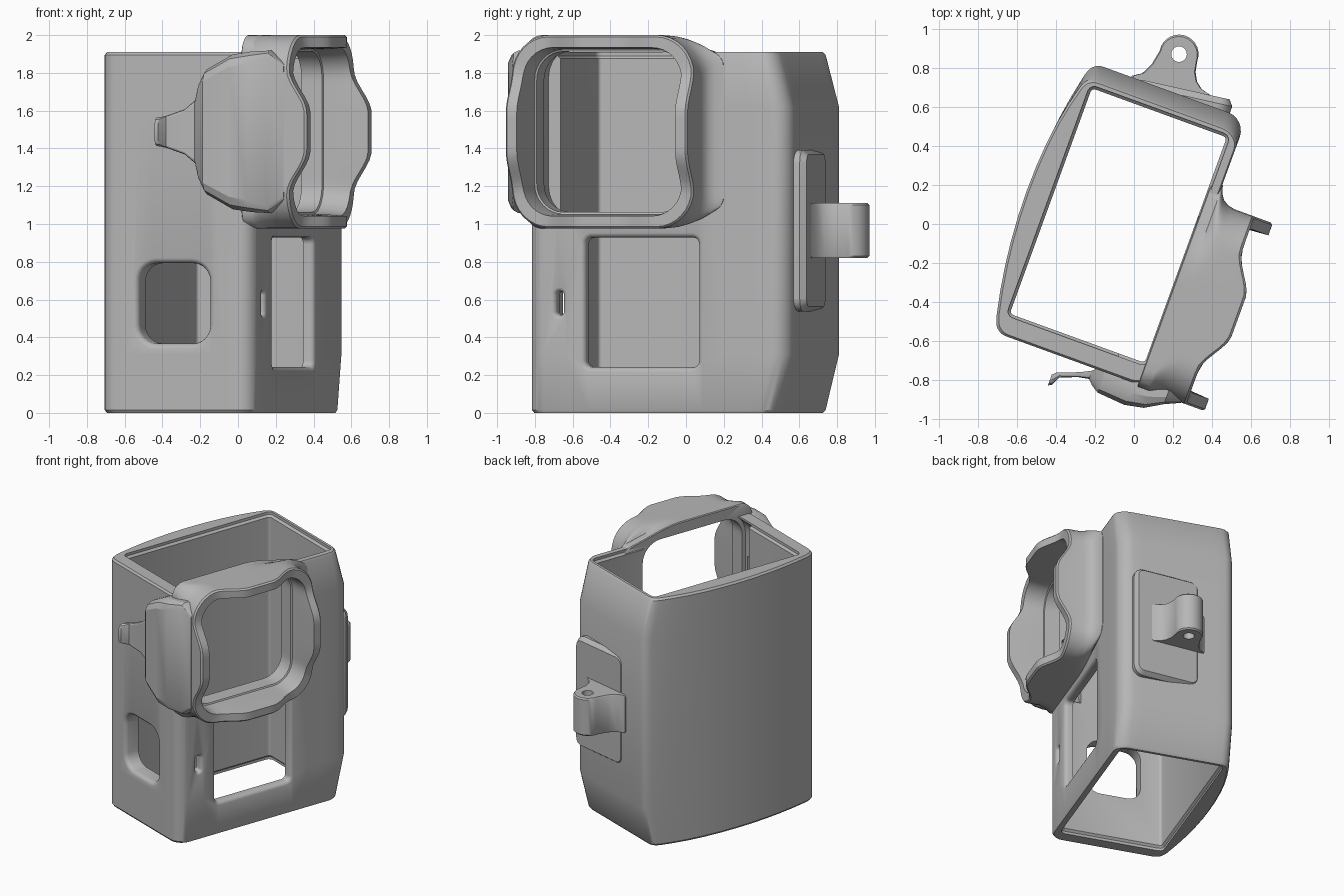
import bpy, bmesh, math
from math import pi, sin, cos
from mathutils import Matrix

if "Cube" in bpy.data.objects:
    bpy.data.objects.remove(bpy.data.objects["Cube"], do_unlink=True)

grey = bpy.data.materials.new("plain grey")
grey.use_nodes = True
COLOUR = (0.47, 0.47, 0.47, 1)
grey.diffuse_color = COLOUR
grey.node_tree.nodes["Principled BSDF"].inputs["Base Color"].default_value = COLOUR

TURN = Matrix.Rotation(math.radians(-20), 4, 'Z')   # the case stands turned on the ground
LENS_Y, LENS_Z = -0.265, 1.488
RIGHT, FRONT, BACK = 0.357, -0.765, 0.703           # outer wall planes before turning


def smooth(t):
    t = min(max(t, 0), 1)
    return t * t * (3 - 2 * t)


def loft(name, rings, ring_shaped=False):
    """Skin a list of equal loops; cap the ends, or close end to start."""
    bm = bmesh.new()
    loops = [[bm.verts.new(p) for p in ring] for ring in rings]
    n = len(loops[0])
    pairs = list(zip(loops, loops[1:]))
    if ring_shaped:
        pairs.append((loops[-1], loops[0]))
    else:
        bm.faces.new(loops[0])
        bm.faces.new(loops[-1])
    for a, b in pairs:
        for i in range(n):
            j = (i + 1) % n
            bm.faces.new((a[i], a[j], b[j], b[i]))
    bmesh.ops.recalc_face_normals(bm, faces=bm.faces)
    mesh = bpy.data.meshes.new(name)
    bm.to_mesh(mesh)
    bm.free()
    mesh.materials.append(grey)
    obj = bpy.data.objects.new(name, mesh)
    bpy.context.collection.objects.link(obj)
    return obj


def cut(obj, cutter):
    mod = obj.modifiers.new("cut", 'BOOLEAN')
    mod.operation, mod.solver, mod.object = 'DIFFERENCE', 'EXACT', cutter
    deps = bpy.context.evaluated_depsgraph_get()
    mesh = bpy.data.meshes.new_from_object(obj.evaluated_get(deps))
    obj.modifiers.clear()
    obj.data = mesh
    bpy.data.objects.remove(cutter, do_unlink=True)


def finish(obj, angle=32):
    obj.data.transform(TURN)
    bpy.ops.object.select_all(action='DESELECT')
    obj.select_set(True)
    bpy.context.view_layer.objects.active = obj
    bpy.ops.object.shade_smooth_by_angle(angle=math.radians(angle))


def corner_loop(corners, arc=6, side=1):
    """Rounded rectangle of corners (x, y, radius), anticlockwise from lower right."""
    pts = []
    for k, (x, y, r) in enumerate(corners):
        sx, sy = [(1, -1), (1, 1), (-1, 1), (-1, -1)][k]
        for i in range(arc + 1):
            a = (k - 1) * pi / 2 + i / arc * pi / 2
            pts.append((x - sx * r + r * cos(a), y - sy * r + r * sin(a)))
        nx, ny, nr = corners[(k + 1) % 4]
        end = [(x, ny - nr), (nx + nr, y), (x, ny + nr), (nx - nr, y)][k]
        px, py = pts[-1]
        for i in range(1, side):
            t = i / side
            pts.append((px + (end[0] - px) * t, py + (end[1] - py) * t))
    return pts


def box_loop(hw, hh, r, arc=6, side=1):
    return corner_loop([(hw, -hh, r), (hw, hh, r), (-hw, hh, r), (-hw, -hh, r)], arc, side)


# case body: bowed left wall, back wall tapering at both ends
outline = corner_loop([(RIGHT, FRONT, 0.09), (RIGHT, BACK, 0.1),
                       (-0.495, BACK, 0.07), (-0.495, FRONT, 0.075)], 6, 10)


def body_ring(z, taper, inset):
    ring = []
    for x, y in outline:
        if x < -0.415:
            x -= 0.08 * max(0, 1 - ((y + 0.03) / 0.68) ** 2)
        if y > 0.3:
            y -= taper * (y - 0.3) / (BACK - 0.3)
        ring.append((x * (1 - inset * 2), y * (1 - inset * 1.4), z))
    return ring


body = loft("case_body", [body_ring(0, 0.08, 0.01), body_ring(0.015, 0.076, 0),
                          body_ring(0.31, 0, 0), body_ring(1.62, 0, 0),
                          body_ring(1.895, 0.076, 0), body_ring(1.91, 0.08, 0.01)])


def cavity_ring(z, g):
    return [(x - 0.073, y - 0.035, z) for x, y in box_loop(0.368 + g, 0.615 + g, 0.02 + g, 3)]


cut(body, loft("cavity", [cavity_ring(-0.05, 0.015), cavity_ring(0.02, 0.015), cavity_ring(0.035, 0),
                          cavity_ring(1.875, 0), cavity_ring(1.89, 0.015), cavity_ring(1.95, 0.015)]))


def rim_steps(rim):
    """Depth below the surface and growth of the opening, for a rounded rim."""
    return [(0.2, 0), (rim, 0), (rim * 0.5, rim * 0.134), (rim * 0.134, rim * 0.5), (-0.001, rim), (-0.08, rim)]


def side_hole(y, z, hw, hh, r, rim):
    cut(body, loft("side_cutter", [[(RIGHT - d, y + a, z + b) for a, b in box_loop(hw + g, hh + g, r + g)]
                                   for d, g in rim_steps(rim)]))


def front_hole(x, z, hw, hh, r, rim):
    cut(body, loft("front_cutter", [[(x + a, FRONT + d, z + b) for a, b in box_loop(hw + g, hh + g, r + g)]
                                    for d, g in rim_steps(rim)]))


side_hole(-0.122, 0.585, 0.318, 0.343, 0.035, 0.028)          # door window
side_hole(-0.585, 0.58, 0.02, 0.062, 0.019, 0.026)            # small slot
side_hole(LENS_Y, LENS_Z, 0.452, 0.45, 0.16, 0.001)           # lens opening
front_hole(-0.085, 0.58, 0.2, 0.213, 0.1, 0.03)               # screen window
front_hole(0.262, 1.488, 0.012, 0.11, 0.01, 0.001)            # latch slot
finish(body)


# lens frame: wavy front edge, sweeping into the side wall towards the back
def frame_ring(x, half, r, flare=0, wave=0):
    ring = []
    for a, b in box_loop(half, half, r, 8, 16):
        w = 1 - smooth((min(abs(a), abs(b)) - 0.1) / 0.23)
        drop = 1 - 1.7 * flare * smooth((a - 0.1) / 0.4)
        ring.append((x + wave * w, LENS_Y + a + flare * smooth(a / 0.5), LENS_Z + b * drop))
    return ring


frame = loft("lens_frame", [
    frame_ring(0.3, 0.425, 0.15), frame_ring(0.3, 0.505, 0.1, 0.1), frame_ring(0.305, 0.512, 0.1, 0.1),
    frame_ring(0.36, 0.512, 0.1, 0.095), frame_ring(0.372, 0.512, 0.12, 0.055),
    frame_ring(0.392, 0.512, 0.15, 0.026), frame_ring(0.42, 0.512, 0.18, 0.008), frame_ring(0.46, 0.512, 0.21),
    frame_ring(0.555, 0.512, 0.21, 0, 0.1), frame_ring(0.567, 0.502, 0.2, 0, 0.1),
    frame_ring(0.567, 0.446, 0.165, 0, 0.1), frame_ring(0.5, 0.438, 0.16, 0, 0.06),
    frame_ring(0.42, 0.435, 0.16), frame_ring(0.415, 0.425, 0.15)], True)
finish(frame)

# latch cover and thumb lever on the front: x, inner y, outer y, half height
latch_sections = [(-0.132, -0.87, -0.928, 0.075), (-0.115, -0.853, -0.92, 0.078),
                  (-0.09, -0.843, -0.87, 0.085), (0, -0.808, -0.835, 0.12),
                  (0.055, -0.78, -0.825, 0.17), (0.08, -0.755, -0.85, 0.26),
                  (0.12, -0.755, -0.876, 0.33), (0.27, -0.755, -0.888, 0.41),
                  (0.37, -0.745, -0.868, 0.425), (0.46, -0.74, -0.815, 0.43),
                  (0.54, -0.74, -0.779, 0.36)]
rings = []
for x, yi, yo, h in latch_sections:
    c = (yi - yo) * 0.5
    top = [(yi, h), (yo + c, h), (yo + c * 0.3, h - c * 0.35), (yo, h - c)]
    section = top + [(y, -z) for y, z in reversed(top)]
    rings.append([(x, y, LENS_Z + z) for y, z in section])
finish(loft("latch_cover", rings), 25)

# wedge pad on the back, rising towards the right wall
rings = [[(0.015 + a, y + 0.13 * a, 0.965 + b) for a, b in box_loop(0.24 + g, 0.415 + g, 0.06 + g)]
         for y, g in ((0.64, 0.012), (0.705, 0.012), (0.738, -0.012))]
finish(loft("back_pad", rings))

# tether loop on the pad
arc = [(-0.081 + 0.1 * cos(a), 0.897 + 0.1 * sin(a)) for a in (pi * (1.05 - i * 1.05 / 14) for i in range(15))]
profile = [(-0.27, 0.66), (-0.27, 0.71), (-0.225, 0.74), (-0.195, 0.8)] + arc + \
          [(0.03, 0.84), (0.055, 0.795), (0.09, 0.768), (0.14, 0.755), (0.14, 0.66)]


def loop_ring(z, s):
    return [(-0.075 + (x + 0.075) * s, 0.8 + (y - 0.8) * s, z) for x, y in profile]


loop = loft("tether_loop", [loop_ring(0.82, 0.95), loop_ring(0.83, 1), loop_ring(1.1, 1), loop_ring(1.11, 0.95)])
hole = [(-0.081 + 0.04 * cos(i * pi / 12), 0.897 + 0.04 * sin(i * pi / 12)) for i in range(24)]
cut(loop, loft("hole_cutter", [[(x, y, z) for x, y in hole] for z in (0.7, 1.2)]))
finish(loop)
